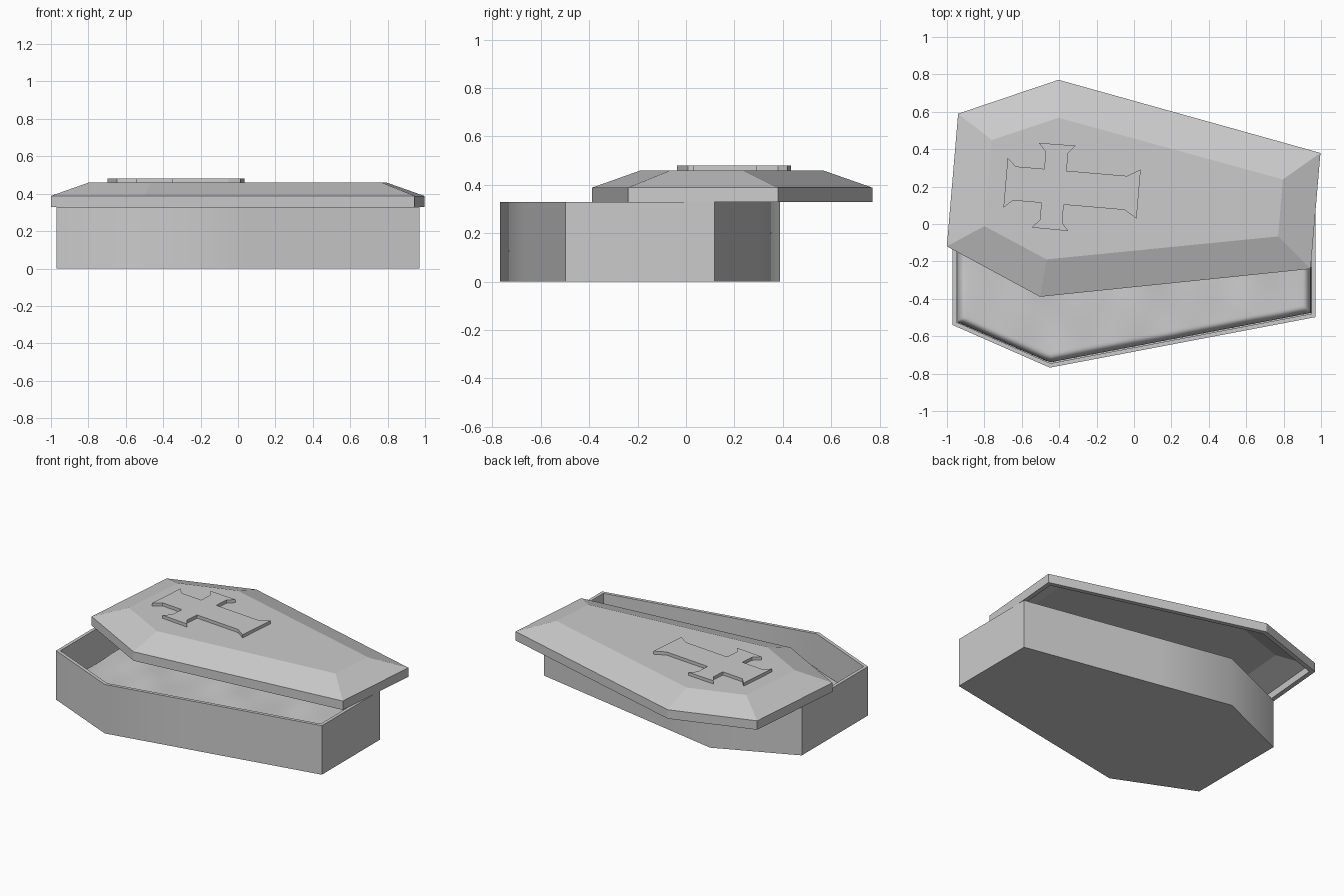
import bpy, bmesh, math
from mathutils import Vector

if "Cube" in bpy.data.objects:
    bpy.data.objects.remove(bpy.data.objects["Cube"])

TILT = math.radians(-4.86)   # lid is swung and slid to one side
BODY_Y, LID_Y = -0.19, 0.1525


def mirrored(half, y0=0.0):
    """Close a half outline (y > 0) by mirroring it across the x axis."""
    full = [(x, y) for x, y in half] + [(x, -y) for x, y in reversed(half)]
    return [Vector((x, y + y0)) for x, y in full]


def inset(points, d):
    """Move every edge of a clockwise outline inward by d."""
    out = []
    n = len(points)
    for i, p in enumerate(points):
        a = (p - points[i - 1]).normalized()
        b = (points[(i + 1) % n] - p).normalized()
        na, nb = Vector((a.y, -a.x)), Vector((b.y, -b.x))
        out.append(p + (na + nb) * d / (1 + na.dot(nb)))
    return out


def finish(name, bm, loc, rot=0.0, smooth=None):
    bmesh.ops.recalc_face_normals(bm, faces=bm.faces)
    me = bpy.data.meshes.new(name)
    bm.to_mesh(me)
    bm.free()
    ob = bpy.data.objects.new(name, me)
    bpy.context.collection.objects.link(ob)
    ob.location = loc
    ob.rotation_euler.z = rot
    if smooth:
        bpy.ops.object.select_all(action='DESELECT')
        ob.select_set(True)
        bpy.context.view_layer.objects.active = ob
        bpy.ops.object.shade_smooth_by_angle(angle=math.radians(smooth))
    return ob


def loft(name, rings, loc, rot=0.0, smooth=None):
    """Skin a list of (outline, z) rings and cap both ends."""
    bm = bmesh.new()
    loops = [[bm.verts.new((p.x, p.y, z)) for p in pts] for pts, z in rings]
    n = len(loops[0])
    for lo, hi in zip(loops, loops[1:]):
        for i in range(n):
            j = (i + 1) % n
            bm.faces.new((lo[i], lo[j], hi[j], hi[i]))
    bm.faces.new(loops[0])
    bm.faces.new(loops[-1])
    return finish(name, bm, loc, rot, smooth)


# Open box
half_body = [(-0.97, 0.35), (-0.45, 0.578), (0.05, 0.483), (0.97, 0.308)]
outer = mirrored(half_body)
inner = inset(outer, 0.022)
loft("box", [(inner, 0.03), (inner, 0.328), (outer, 0.328), (outer, 0.0)],
     (0, BODY_Y, 0), smooth=40)

# Hollow lid with bevelled top
rim = mirrored([(-0.974, 0.356), (-0.4545, 0.582), (0.974, 0.311)])
top = mirrored([(-0.783, 0.231), (-0.437, 0.38), (0.786, 0.153)])
rim_in, top_in = inset(rim, 0.03), inset(top, 0.01)
loft("lid", [(top_in, 0.44), (rim_in, 0.375), (rim_in, 0.328),
             (rim, 0.328), (rim, 0.388), (top, 0.459)],
     (0, LID_Y, 0), TILT)

# Raised flared cross on the lid
cross = mirrored([(-0.69, 0.134), (-0.643, 0.091), (-0.49, 0.091),
                  (-0.491, 0.183), (-0.53, 0.227), (-0.334, 0.229),
                  (-0.37, 0.187), (-0.37, 0.091), (-0.045, 0.091),
                  (0.024, 0.132)], 0.01)
loft("lid_cross", [(cross, 0.455), (cross, 0.48)], (0, LID_Y, 0), TILT)

# Rumpled cushion with rolled-down edges
NX, NY = 90, 48
x0, x1, xm = -0.945, 0.945, -0.45


def half_width(x):
    if x < xm:
        return 0.335 + (0.55 - 0.335) * (x - x0) / (xm - x0)
    return 0.55 + (0.285 - 0.55) * (x - xm) / (x1 - xm)


def height(x, y, edge):
    roll = math.sqrt(1 - (1 - min(edge / 0.04, 1)) ** 2)
    folds = (0.006 * math.sin(9 * x + 3 * math.sin(4 * y))
             + 0.004 * math.sin(21 * x + 5 * y) * math.cos(11 * y))
    return 0.06 + roll * (0.07 + folds)


bm = bmesh.new()
grid = []
for i in range(NX + 1):
    x = (x0 + x1) / 2 - (x1 - x0) / 2 * math.cos(math.pi * i / NX)
    w = half_width(x)
    row = []
    for j in range(NY + 1):
        y = -w * math.cos(math.pi * j / NY)
        edge = max(0.0, min(x - x0, x1 - x, w - abs(y)))
        row.append(bm.verts.new((x, y, height(x, y, edge))))
    grid.append(row)
for i in range(NX):
    for j in range(NY):
        bm.faces.new((grid[i][j], grid[i + 1][j],
                      grid[i + 1][j + 1], grid[i][j + 1]))
finish("cushion", bm, (0, BODY_Y, 0), smooth=60)
